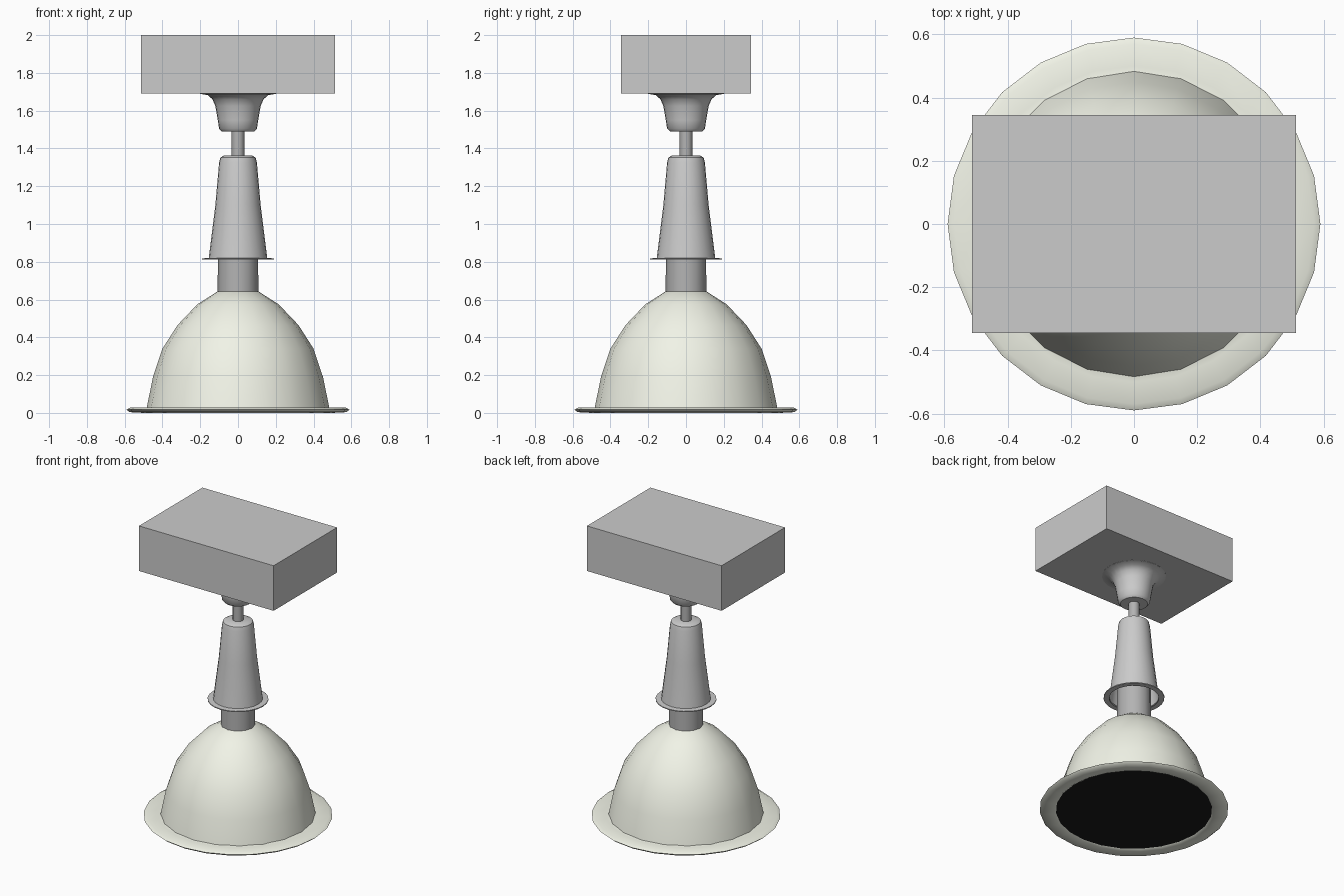
import bpy, bmesh, math

if "Cube" in bpy.data.objects:
    bpy.data.objects.remove(bpy.data.objects["Cube"])


def material(name, color):
    m = bpy.data.materials.new(name)
    m.diffuse_color = (*color, 1)
    m.use_nodes = True
    m.node_tree.nodes["Principled BSDF"].inputs["Base Color"].default_value = m.diffuse_color
    return m


def lathe(name, profile, sides, mat=None, angle=40):
    """Spin (radius, height) points around z; radius 0 makes a pole."""
    bm = bmesh.new()
    verts = [bm.verts.new((r, 0, z)) for r, z in profile]
    edges = [bm.edges.new(pair) for pair in zip(verts, verts[1:])]
    bmesh.ops.spin(bm, geom=verts + edges, cent=(0, 0, 0), axis=(0, 0, 1),
                   angle=math.tau, steps=sides, use_duplicate=False)
    bmesh.ops.remove_doubles(bm, verts=bm.verts, dist=0.0005)
    bmesh.ops.recalc_face_normals(bm, faces=bm.faces)
    # Open shells: make sure the surface faces away from the axis
    score = sum((f.normal.x * f.calc_center_median().x +
                 f.normal.y * f.calc_center_median().y) * f.calc_area()
                for f in bm.faces)
    if score < 0:
        bmesh.ops.reverse_faces(bm, faces=bm.faces)
    mesh = bpy.data.meshes.new(name)
    bm.to_mesh(mesh)
    bm.free()
    ob = bpy.data.objects.new(name, mesh)
    bpy.context.collection.objects.link(ob)
    if mat:
        mesh.materials.append(mat)
    bpy.ops.object.select_all(action='DESELECT')
    ob.select_set(True)
    bpy.context.view_layer.objects.active = ob
    bpy.ops.object.shade_smooth_by_angle(angle=math.radians(angle))
    return ob


cream = material("cream_enamel", (0.88, 0.90, 0.80))
white = material("white_ceramic", (0.84, 0.81, 0.82))
metal = material("grey_metal", (0.45, 0.45, 0.45))
black = material("black_lens", (0.01, 0.01, 0.01))

# Ceiling block
bpy.ops.mesh.primitive_cube_add(size=1, location=(0, 0, 1.845))
block = bpy.context.object
block.name = "ceiling_block"
block.scale = (1.025, 0.69, 0.31)

# Flared cup under the block
lathe("ceiling_cup", [(0.0, 1.49), (0.085, 1.49), (0.10, 1.505), (0.107, 1.55),
                      (0.12, 1.625), (0.135, 1.66), (0.16, 1.682),
                      (0.20, 1.689), (0.20, 1.695)], 24, white)

# Thin hanging rod
lathe("rod", [(0.034, 1.34), (0.034, 1.51)], 12, metal)

# Tapered sleeve, open at the bottom, with a thin flange
lathe("sleeve", [(0.0, 1.362), (0.075, 1.362), (0.093, 1.352), (0.10, 1.325),
                 (0.12, 1.10), (0.155, 0.82), (0.19, 0.818), (0.19, 0.812),
                 (0.155, 0.812)], 24, white)

# Neck between sleeve and shade
lathe("neck", [(0.0, 0.62), (0.108, 0.62), (0.106, 0.90), (0.0, 0.90)], 12, metal)

# Domed shade
lathe("shade_dome", [(0.485, 0.02), (0.45, 0.19), (0.40, 0.34), (0.32, 0.465),
                     (0.215, 0.575), (0.11, 0.642), (0.0, 0.662)], 20, cream, 60)

# Flat rim around the shade
lathe("shade_rim", [(0.475, 0.03), (0.50, 0.025), (0.57, 0.028), (0.59, 0.017),
                    (0.575, 0.004), (0.50, 0.0), (0.485, 0.01)], 24, cream, 60)

# Dark lens closing the shade
lathe("lens", [(0.0, 0.008), (0.495, 0.008)], 20, black)
